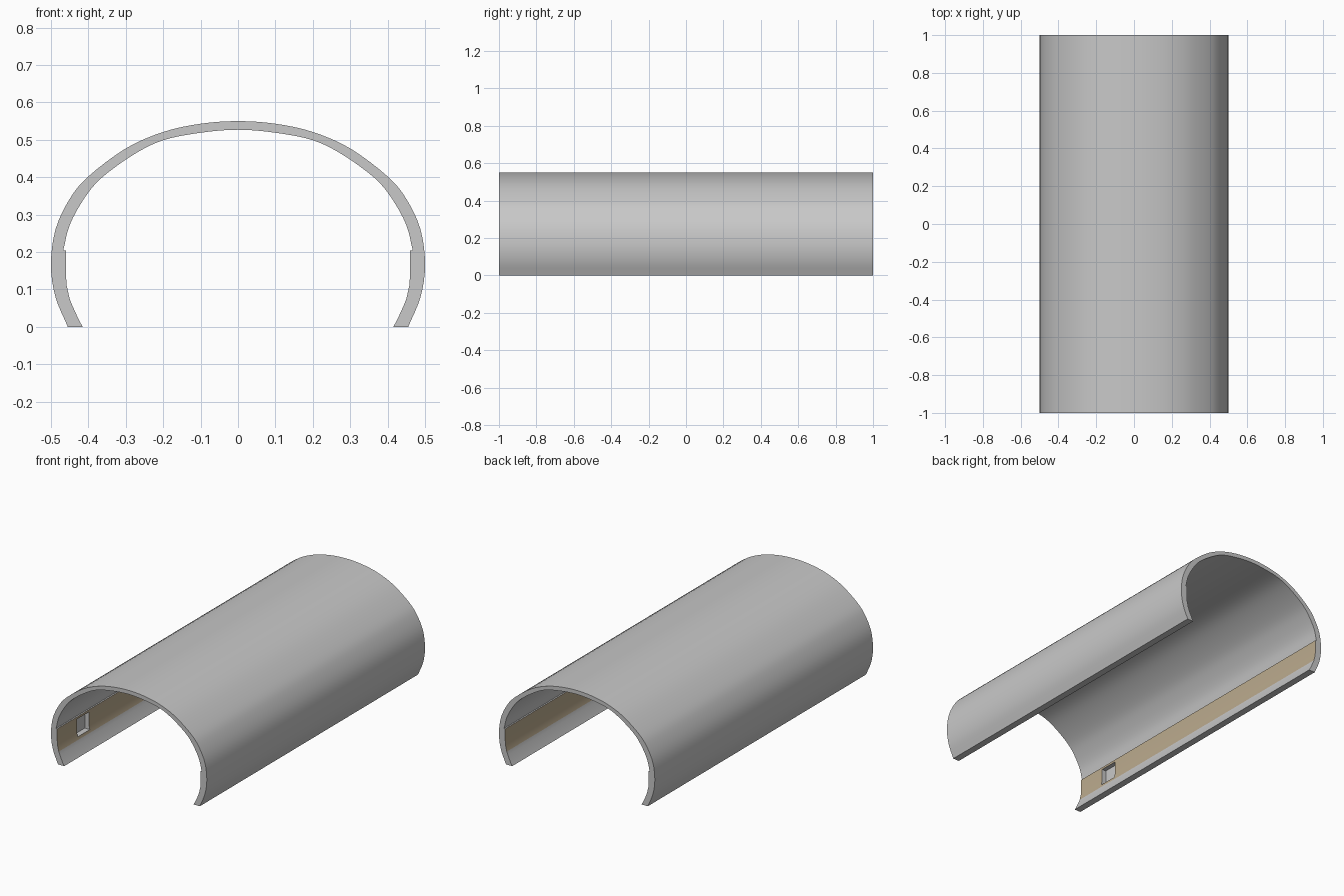
import bpy, bmesh, math
from mathutils import Vector

if "Cube" in bpy.data.objects:
    bpy.data.objects.remove(bpy.data.objects["Cube"])


def material(name, rgb):
    m = bpy.data.materials.new(name)
    m.diffuse_color = (*rgb, 1)
    m.use_nodes = True
    m.node_tree.nodes["Principled BSDF"].inputs["Base Color"].default_value = m.diffuse_color
    return m


grey = material("light_grey", (0.58, 0.58, 0.58))
tan = material("tan_panel", (0.50, 0.405, 0.27))


def smooth_path(pts, steps):
    """Catmull-Rom curve through (x, z) points."""
    p = [Vector(q) for q in pts]
    p = [2 * p[0] - p[1]] + p + [Vector((-p[-2].x, p[-2].y))]
    out = []
    for i in range(1, len(p) - 2):
        a, b, c, d = p[i - 1:i + 3]
        for k in range(steps):
            t = k / steps
            out.append(0.5 * (2 * b + (c - a) * t + (2 * a - 5 * b + 4 * c - d) * t * t
                              + (3 * b - a - 3 * c + d) * t ** 3))
    return out + [p[-2]]


# right half of the cross-section, from the foot to the crown
outer = smooth_path([(0.455, 0), (0.488, 0.08), (0.5, 0.165), (0.488, 0.26), (0.45, 0.342),
                     (0.4, 0.402), (0.3, 0.477), (0.2, 0.521), (0.1, 0.543), (0, 0.55)], 4)
inner_low = smooth_path([(0.415, 0), (0.435, 0.037), (0.45, 0.075)], 2)
band = [Vector(q) for q in [(0.45, 0.075), (0.458, 0.11), (0.46, 0.14), (0.46, 0.204)]]
inner_high = smooth_path([(0.467, 0.205), (0.45, 0.272), (0.412, 0.342), (0.365, 0.398),
                          (0.28, 0.46), (0.2, 0.499), (0.1, 0.519), (0, 0.527)], 4)
inner = inner_low[:2] + [Vector((0.4425, 0.056))] + band + inner_high


def mirrored(half):
    return half + [Vector((-v.x, v.y)) for v in reversed(half[:-1])]


# arched shell: closed profile extruded along y
loop = mirrored(outer) + list(reversed(mirrored(inner)))
bm = bmesh.new()
front = [bm.verts.new((v.x, -1, v.y)) for v in loop]
back = [bm.verts.new((v.x, 1, v.y)) for v in loop]
n = len(loop)
for i in range(n):
    j = (i + 1) % n
    bm.faces.new((front[i], front[j], back[j], back[i]))
bm.faces.new(front[::-1])
bm.faces.new(back)
bmesh.ops.recalc_face_normals(bm, faces=bm.faces[:])

# tan strip on the inside of both walls
for f in bm.faces:
    c, nrm = f.calc_center_median(), f.normal
    if abs(nrm.y) < 0.5 and c.x * nrm.x < -0.1 and 0.075 < c.z < 0.204:
        f.material_index = 1
mesh = bpy.data.meshes.new("arched_shell")
bm.to_mesh(mesh)
bm.free()
mesh.materials.append(grey)
mesh.materials.append(tan)
shell = bpy.data.objects.new("arched_shell", mesh)
bpy.context.collection.objects.link(shell)

# shallow recess in each wall near the front end
for side in (-1, 1):
    bpy.ops.mesh.primitive_cube_add(size=1, location=(side * 0.46, -0.765, 0.141))
    cutter = bpy.context.object
    cutter.name = "recess_cutter"
    cutter.scale = (0.052, 0.11, 0.1)
    cutter.hide_render = True
    cutter.data.materials.append(grey)
    bpy.context.view_layer.update()
    mod = shell.modifiers.new("recess", 'BOOLEAN')
    mod.operation = 'DIFFERENCE'
    mod.solver = 'EXACT'
    mod.object = cutter
    bpy.ops.object.select_all(action='DESELECT')
    shell.select_set(True)
    bpy.context.view_layer.objects.active = shell
    bpy.ops.object.modifier_apply(modifier=mod.name)
    bpy.data.objects.remove(cutter)

bpy.ops.object.shade_smooth_by_angle(angle=math.radians(25))
